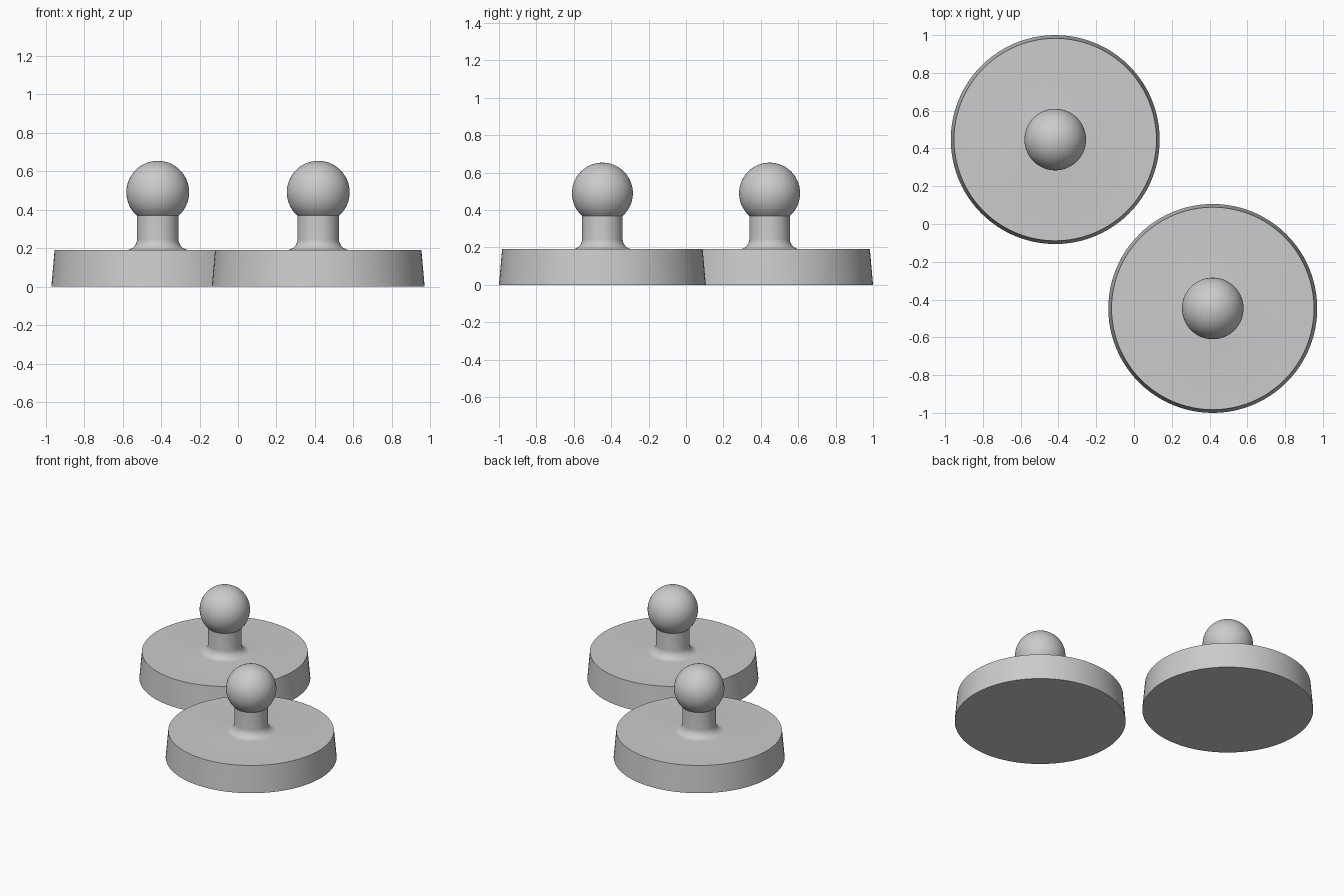
import bpy
import bmesh
import math
from mathutils import Vector

cube = bpy.data.objects.get("Cube")
if cube:
    bpy.data.objects.remove(cube, do_unlink=True)

grey = bpy.data.materials.new("light_grey")
grey.use_nodes = True
colour = (0.6, 0.6, 0.6, 1)
grey.diffuse_color = colour
grey.node_tree.nodes["Principled BSDF"].inputs["Base Color"].default_value = colour

BASE_R, TOP_R, BASE_H = 0.553, 0.536, 0.19
NECK_R, FILLET = 0.108, 0.055
BALL_R, BALL_Z = 0.163, 0.49
SEGMENTS = 96


def arc(cx, cz, radius, start, end, steps):
    """Points along a circular arc in the profile plane."""
    angles = [start + (end - start) * i / steps for i in range(steps + 1)]
    return [(cx + radius * math.cos(a), cz + radius * math.sin(a)) for a in angles]


def lathe(name, profile, location):
    """Turn a profile of (radius, height) points round the z axis."""
    bm = bmesh.new()
    verts = [bm.verts.new((max(r, 0), 0, z)) for r, z in profile]
    edges = [bm.edges.new(pair) for pair in zip(verts, verts[1:])]
    bmesh.ops.spin(bm, geom=verts + edges, cent=(0, 0, 0), axis=(0, 0, 1),
                   angle=math.tau, steps=SEGMENTS)
    bmesh.ops.remove_doubles(bm, verts=bm.verts, dist=0.0001)
    bmesh.ops.recalc_face_normals(bm, faces=bm.faces)
    mesh = bpy.data.meshes.new(name)
    bm.to_mesh(mesh)
    bm.free()
    mesh.materials.append(grey)
    obj = bpy.data.objects.new(name, mesh)
    obj.location = location
    bpy.context.collection.objects.link(obj)
    bpy.ops.object.select_all(action="DESELECT")
    obj.select_set(True)
    bpy.context.view_layer.objects.active = obj
    bpy.ops.object.shade_smooth_by_angle(angle=math.radians(30))
    return obj


# Tapered disc, filleted neck and ball in one closed profile
join = math.acos(NECK_R / BALL_R)
profile = [(0, 0), (BASE_R, 0), (TOP_R, BASE_H)]
profile += arc(NECK_R + FILLET, BASE_H + FILLET, FILLET, -math.pi / 2, -math.pi, 8)
profile += arc(0, BALL_Z, BALL_R, -join, math.pi / 2, 28)

# Two identical ball studs on opposite corners
for name, side in (("ball_stud_left", 1), ("ball_stud_right", -1)):
    lathe(name, profile, Vector((0.417, -0.447, 0)) * side)
